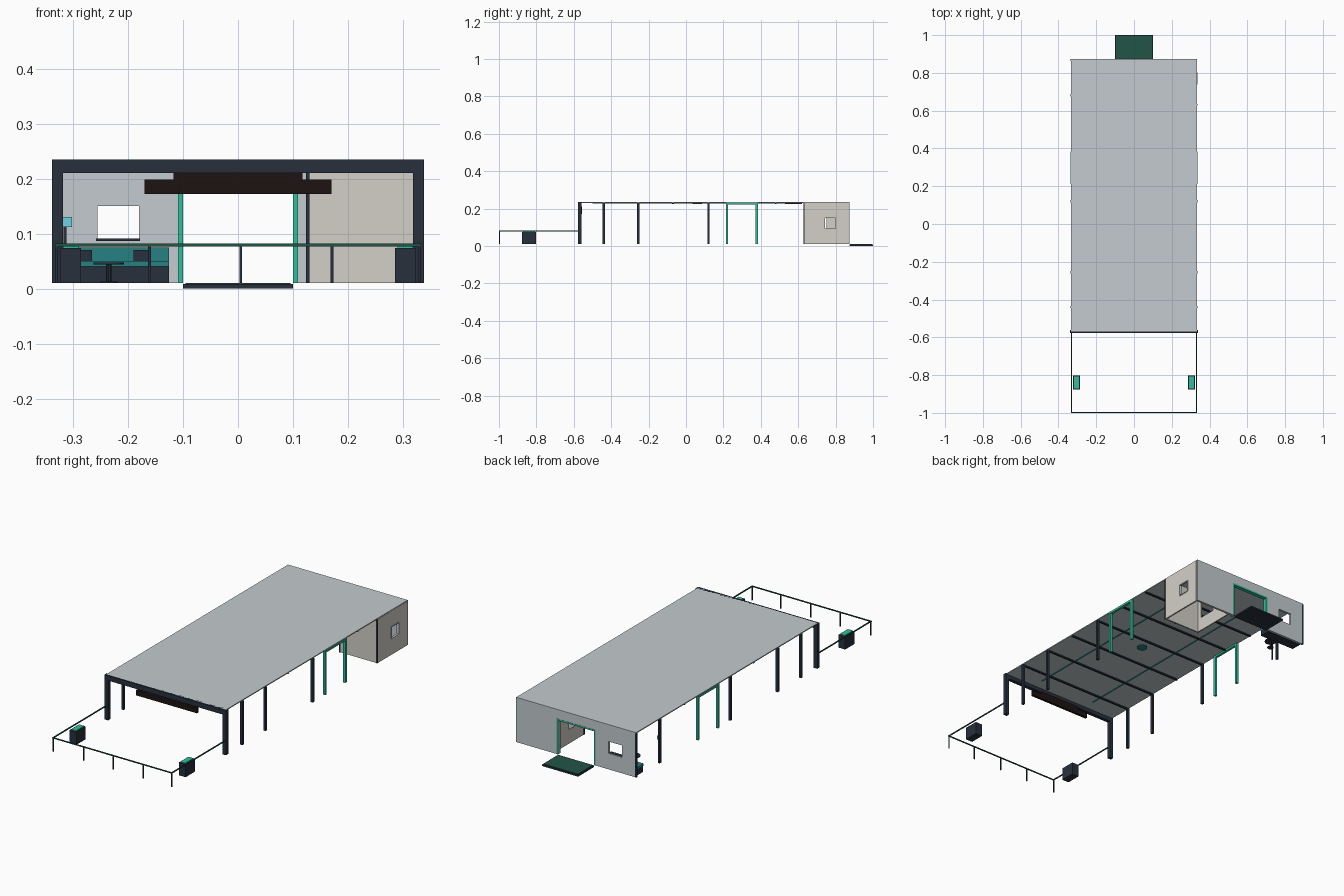
import bpy

def mat(name, r, g, b):
    m = bpy.data.materials.new(name)
    m.diffuse_color = (r, g, b, 1)
    return m

DARK = mat("dark_navy", .02, .03, .045)
GREEN = mat("green", .03, .52, .33)
DEEP = mat("deep_green", .015, .09, .06)
TEAL = mat("teal", .02, .22, .23)
CYAN = mat("cyan", .15, .65, .75)
GREY = mat("pale_grey", .55, .6, .62)
BEIGE = mat("beige", .65, .63, .57)
BROWN = mat("dark_brown", .012, .007, .006)

def boxes(name, material, *spans):
    """One object made of boxes given as (x0, x1, y0, y1, z0, z1)."""
    verts, faces = [], []
    for x0, x1, y0, y1, z0, z1 in spans:
        n = len(verts)
        verts += [(x, y, z) for z in (z0, z1) for x, y in ((x0, y0), (x1, y0), (x1, y1), (x0, y1))]
        quads = [(3, 2, 1, 0), (4, 5, 6, 7)] + [(i, (i + 1) % 4, (i + 1) % 4 + 4, i + 4) for i in range(4)]
        faces += [tuple(n + i for i in q) for q in quads]
    me = bpy.data.meshes.new(name)
    me.from_pydata(verts, [], faces)
    me.materials.append(material)
    ob = bpy.data.objects.new(name, me)
    bpy.context.collection.objects.link(ob)
    return ob

def disc(name, material, x, y, z, r, h, sides=16):
    bpy.ops.mesh.primitive_cylinder_add(vertices=sides, radius=r, depth=h, location=(x, y, z))
    ob = bpy.context.object
    ob.name = name
    ob.data.materials.append(material)
    return ob

def side_wall(name, x0, x1, y0, y1, wy0, wy1, wz0, wz1):
    """Wall running along y with one opening."""
    return boxes(name, BEIGE, (x0, x1, y0, wy0, .01, .23), (x0, x1, wy1, y1, .01, .23),
                 (x0, x1, wy0, wy1, .01, wz0), (x0, x1, wy0, wy1, wz1, .23))

# Roof slab and ceiling details
boxes("roof", GREY, (-.333, .333, -.57, .873, .23, .235))
boxes("ceiling_beams", DARK, *[(-.33, .33, y - .005, y + .005, .224, .23)
                               for y in (-.44, -.255, -.07, .12, .3, .48)])
boxes("ceiling_light_strips", TEAL, *[(x - .003, x + .003, -.5, .6, .227, .23) for x in (-.16, .16)])
disc("ceiling_light", TEAL, 0, .06, .2275, .025, .005)
disc("ceiling_vent", DARK, .03, .36, .2275, .018, .005)
boxes("ceiling_track", DARK, (-.1, .1, .53, .54, .225, .23), (-.1, -.09, .53, .62, .225, .23))

# Front portal and sign board
boxes("front_portal", DARK, (-.338, -.318, -.578, -.56, .01, .235), (.318, .338, -.578, -.56, .01, .235),
      (-.318, .318, -.578, -.56, .21, .235))
boxes("front_sign_board", BROWN, (-.17, .17, -.568, -.555, .172, .198), (-.117, .117, -.568, -.555, .198, .212))

# Side posts and green side portals, mirrored
for side, s in (("left", -1), ("right", 1)):
    xa, xb = sorted((s * .324, s * .336))
    boxes(side + "_posts", DARK, *[(xa, xb, y - .006, y + .006, .01, .23) for y in (-.44, -.255, .12)])
    boxes(side + "_portal", GREEN, (xa, xb, .213, .225, .01, .23), (xa, xb, .372, .384, .01, .23),
          (xa, xb, .225, .372, .221, .23))
    # Terrace planter
    pa, pb = sorted((s * .285, s * .323))
    boxes(side + "_planter", DARK, (pa, pb, -.877, -.803, .01, .074))
    boxes(side + "_planter_top", GREEN, (pa + .005, pb - .005, -.872, -.808, .074, .078))

# Terrace fence
boxes("fence_rail", DEEP, (-.333, .333, -1, -.995, .077, .082),
      *[(x - .0025, x + .0025, -.995, -.578, .077, .082) for x in (-.33, .33)])
boxes("fence_posts", DARK, *[(x - .0025, x + .0025, -.999, -.994, .01, .077)
                             for x in (-.33, -.161, .005, .171, .33)])

# Back wall with window and doorway
boxes("back_wall", GREY, (-.333, -.255, .862, .873, .01, .23), (-.255, -.18, .862, .873, .01, .09),
      (-.255, -.18, .862, .873, .15, .23), (-.18, -.1, .862, .873, .01, .23),
      (-.1, .1, .862, .873, .185, .23), (.1, .333, .862, .873, .01, .23))
boxes("window_sill", DARK, (-.258, -.178, .85, .868, .087, .091))
boxes("door_frame", GREEN, (-.109, -.1, .855, .874, .01, .185), (.1, .109, .855, .874, .01, .185),
      (-.109, .109, .855, .874, .18, .188))
boxes("entry_step", DARK, (-.1, .1, .873, 1, 0, .008))
boxes("entry_mat", DEEP, (-.095, .095, .876, .995, .008, .01))

# Corner room on the right
side_wall("room_side_wall", .326, .334, .633, .865, .74, .8, .092, .15)
side_wall("room_inner_wall", .126, .132, .633, .865, .66, .75, .08, .16)
boxes("room_front_wall", BEIGE, (.13, .33, .63, .637, .01, .23))
boxes("room_window_frame", GREY, *[(.324, .336, y - .002, y + .002, .09, .152) for y in (.74, .8)],
      *[(.324, .336, .74, .8, z - .002, z + .002) for z in (.091, .151)])
boxes("corner_posts", DARK, (.124, .13, .627, .634, .01, .23), (.329, .335, .628, .634, .01, .23),
      (-.335, -.327, .864, .874, .01, .23), (-.335, -.325, .675, .687, .01, .23))

# Seating corner on the left: bench, table, stools
boxes("bench_base", DARK, (-.325, -.125, .805, .86, .01, .04))
boxes("bench_seat", TEAL, (-.325, -.125, .8, .86, .04, .05), (-.325, -.125, .848, .861, .05, .075))
boxes("bench_cushions", DARK, (-.29, -.265, .838, .848, .05, .07), (-.19, -.163, .838, .848, .05, .07))
disc("table_top", DARK, -.235, .745, .0455, .028, .004)
disc("table_leg", DARK, -.235, .745, .028, .005, .034, 10)
disc("table_foot", DARK, -.235, .745, .0115, .016, .003)

# Screen on a stand
boxes("screen_stand", DARK, (-.317, -.312, .66, .665, .01, .115))
boxes("screen", CYAN, (-.319, -.302, .656, .66, .112, .13))
